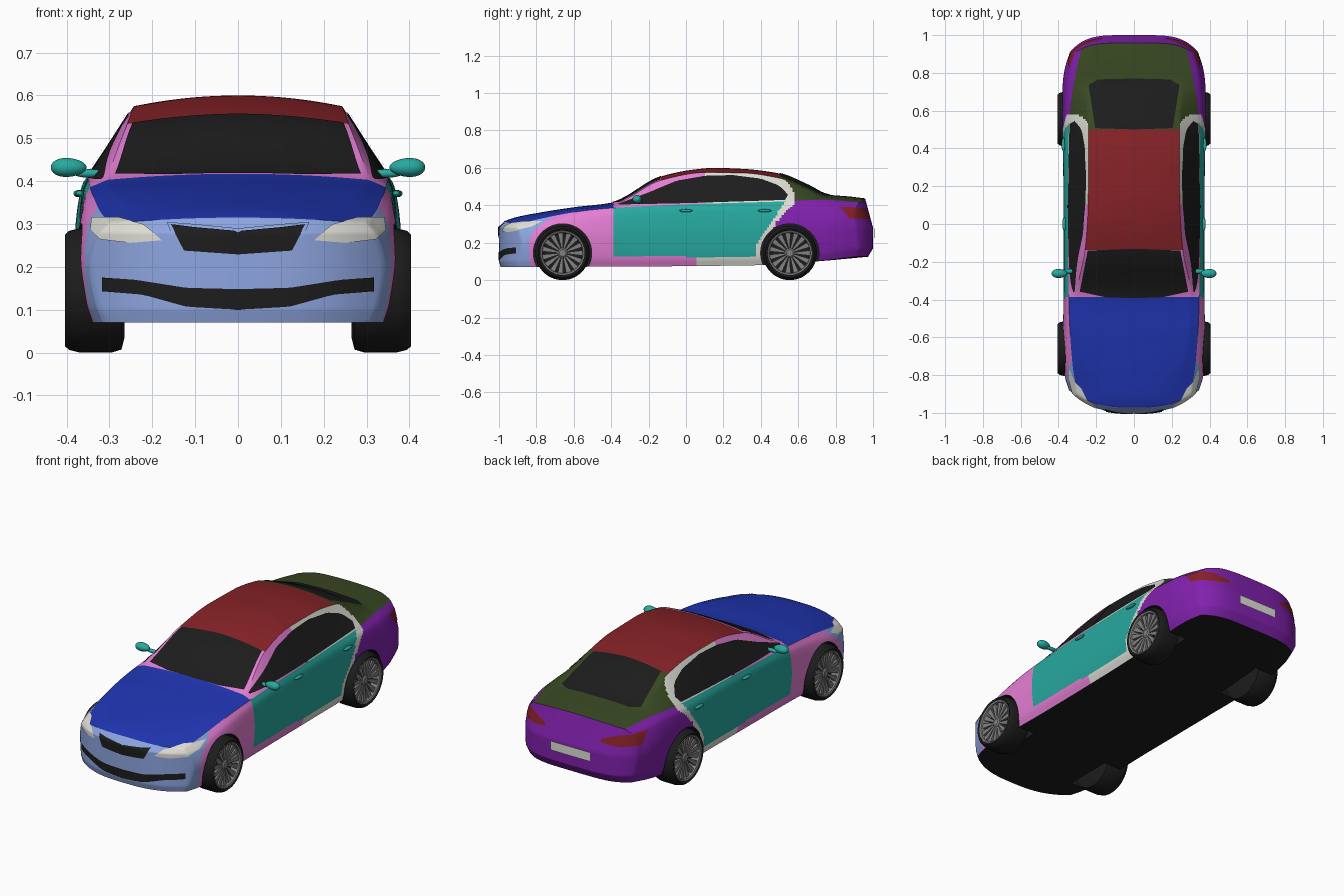
import bpy, bmesh, math
from mathutils import Vector
from mathutils.bvhtree import BVHTree

old = bpy.data.objects.get("Cube")
if old:
    bpy.data.objects.remove(old, do_unlink=True)

COLOURS = {
    "black": (.012, .012, .012), "roof_red": (.24, .016, .02), "hood_blue": (.014, .036, .45),
    "bumper_blue": (.27, .38, .75), "pink": (.78, .21, .66), "teal": (.02, .4, .35),
    "off_white": (.74, .74, .68), "purple": (.22, .015, .42), "olive": (.04, .065, .016),
    "wheel_grey": (.22, .22, .22)}
NAMES = list(COLOURS)
for name, rgb in COLOURS.items():
    m = bpy.data.materials.new(name)
    m.use_nodes = True
    m.diffuse_color = (*rgb, 1)
    m.node_tree.nodes["Principled BSDF"].inputs["Base Color"].default_value = (*rgb, 1)


def curve(pts, t):
    """Smooth interpolation without overshoot through (t, value) points."""
    if t <= pts[0][0]:
        return pts[0][1]
    if t >= pts[-1][0]:
        return pts[-1][1]
    slope = [(b[1] - a[1]) / (b[0] - a[0]) for a, b in zip(pts, pts[1:])]
    i = max(k for k in range(len(slope)) if pts[k][0] <= t)

    def tangent(k):
        if k == 0 or k == len(slope):
            return slope[min(k, len(slope) - 1)]
        a, b = slope[k - 1], slope[k]
        return 2 * a * b / (a + b) if a * b > 0 else 0
    h = pts[i + 1][0] - pts[i][0]
    u = (t - pts[i][0]) / h
    p, q = pts[i][1], pts[i + 1][1]
    return (p + (q - p) * u * u * (3 - 2 * u) + h * u * (1 - u) *
            (tangent(i) * (1 - u) - tangent(i + 1) * u))


def lerp(a, b, u):
    return a + (b - a) * u


def make(name, verts, faces, colour, mirror=False, toward=None, angle=35):
    """Mesh object from vertices and faces, in one colour, optionally mirrored."""
    mesh = bpy.data.meshes.new(name)
    mesh.from_pydata([tuple(v) for v in verts], [], faces)
    bm = bmesh.new()
    bm.from_mesh(mesh)
    bmesh.ops.recalc_face_normals(bm, faces=bm.faces)
    if toward and sum((f.normal.dot(toward) for f in bm.faces)) < 0:
        bmesh.ops.reverse_faces(bm, faces=bm.faces)
    bm.to_mesh(mesh)
    bm.free()
    ob = bpy.data.objects.new(name, mesh)
    bpy.context.scene.collection.objects.link(ob)
    if colour:
        mesh.materials.append(bpy.data.materials[colour])
    if mirror:
        ob.modifiers.new("Mirror", "MIRROR")
    smooth(ob, angle)
    return ob


def smooth(ob, angle):
    bpy.ops.object.select_all(action="DESELECT")
    ob.select_set(True)
    bpy.context.view_layer.objects.active = ob
    bpy.ops.object.shade_smooth_by_angle(angle=math.radians(angle))


# Body guide curves along the length
WIDTH = [(-1, .345), (-.9, .366), (-.7, .378), (-.3, .372), (.2, .374), (.6, .38), (.75, .378), (.9, .365), (1, .34)]
BOTTOM = [(-1, .07), (-.4, .072), (.4, .08), (.7, .1), (1, .125)]
BELT_Z = [(-1, .3), (-.8, .335), (-.4, .385), (0, .405), (.5, .42), (.75, .43), (1, .415)]
BELT_X = [(-1, .3), (-.8, .325), (-.4, .345), (0, .35), (.5, .345), (.75, .32), (1, .28)]
RAIL_Z = [(-1, .306), (-.8, .348), (-.6, .378), (-.4, .4), (-.13, .535), (.1, .575), (.3, .573), (.5, .545),
          (.65, .485), (.77, .443), (1, .43)]
RAIL_X = [(-1, .24), (-.4, .305), (-.13, .258), (.1, .243), (.5, .24), (.77, .26), (1, .2)]
TOP = [(-1, .315), (-.95, .335), (-.8, .362), (-.6, .39), (-.4, .414), (-.13, .555), (.05, .592), (.15, .6),
       (.3, .595), (.5, .57), (.65, .51), (.77, .457), (.9, .447), (1, .437)]
FLOOR_N, SIDE_N, GLASS_N, ROOF_N = 14, 34, 14, 24
BELT, RAIL = FLOOR_N + SIDE_N, FLOOR_N + SIDE_N + GLASS_N
HALF = RAIL + ROOF_N


def section(y):
    """Half cross-section from the floor centre to the roof centre."""
    w, zb, zs, ws, zr, wr, zt = (curve(c, y) for c in (WIDTH, BOTTOM, BELT_Z, BELT_X, RAIL_Z, RAIL_X, TOP))
    side = [(w - .03, zb), (w - .012, zb + .05), (w, lerp(zb, zs, .55)), (lerp(w, ws, .4), zs - .035), (ws, zs)]
    xs, zs_ = ([(k, p[a]) for k, p in enumerate(side)] for a in (0, 1))
    pts = [(side[0][0] * i / FLOOR_N, zb) for i in range(FLOOR_N)]
    pts += [(curve(xs, 4 * i / SIDE_N), curve(zs_, 4 * i / SIDE_N)) for i in range(SIDE_N)]
    pts += [(lerp(ws, wr, i / GLASS_N), lerp(zs, zr, i / GLASS_N)) for i in range(GLASS_N)]
    for i in range(ROOF_N + 1):
        x = 1 - i / ROOF_N
        pts.append((wr * x, lerp(zt, zr, x * x)))
    return pts


def bend(x, y, z):
    """Round the nose and the tail in plan and in profile."""
    x = abs(x)
    nose = 2.4 * x ** 2.8 + .8 * max(0, z - .28) + .3 * max(0, .1 - z)
    tail = .08 * (x / .33) ** 4.5 + .27 * max(0, z - .28) + .6 * max(0, .17 - z)
    return y + nose * max(0, -.5 - y) ** 2 * 4 - tail * max(0, (y - .6) / .4) ** 2


# Panel boundaries: length position as a function of height
BUMPER_EDGE = [(.07, -.83), (.2, -.84), (.25, -.82), (.34, -.72)]
DOOR_EDGE = [(.12, .37), (.17, .375), (.3, .45), (.42, .53)]
QUARTER_EDGE = [(.1, .46), (.28, .47), (.36, .53), (.42, .583), (.47, .575), (.52, .545), (.56, .49)]


def panel_colour(y, z, h, cap):
    if cap:
        return "bumper_blue" if y < 0 else "purple"
    if h < FLOOR_N:
        return "black"
    if h >= BELT:
        if y < -.385:
            return "hood_blue"
        if h >= RAIL and y > -.14:
            return "roof_red" if y < .5 else "olive"
        if y > curve(QUARTER_EDGE, z):
            return "olive"
        return "pink" if y < .1 else "off_white"
    if y > curve(QUARTER_EDGE, z):
        return "purple"
    if y < -.39:
        return "bumper_blue" if y < curve(BUMPER_EDGE, z) else "pink"
    if z > .125 and y < curve(DOOR_EDGE, z):
        return "teal"
    return "pink" if y < .06 else "off_white"


# Body shell lofted through the sections, with closed nose and tail
CAP_N, LENGTH_N = 24, 176
scales = [lerp(.02, 1, i / CAP_N) for i in range(CAP_N)]
stations = [(-1, s) for s in scales] + [(-1 + 2 * i / LENGTH_N, 1) for i in range(LENGTH_N + 1)]
stations += [(1, s) for s in reversed(scales)]
verts, faces, tags, R = [], [], [], 2 * HALF
for y, s in stations:
    half = section(y)
    for j in range(R):
        x, z = half[j] if j <= HALF else half[R - j]
        x, z = (x if j <= HALF else -x) * s, lerp(.22, z, s)
        verts.append((x, bend(x, y, z), z))
for i in range(len(stations) - 1):
    for j in range(R):
        quad = [i * R + j, i * R + (j + 1) % R, (i + 1) * R + (j + 1) % R, (i + 1) * R + j]
        faces.append(quad)
        mid = [sum(verts[k][a] for k in quad) / 4 for a in (1, 2)]
        cap = min(stations[i][1], stations[i + 1][1]) < 1
        tags.append(NAMES.index(panel_colour(*mid, j if j < HALF else R - 1 - j, cap)))
faces += [list(range(R)), list(range(len(verts) - R, len(verts)))]
tags += [NAMES.index("bumper_blue"), NAMES.index("purple")]
surface = BVHTree.FromPolygons(verts, faces)
body = make("body_shell", verts, faces, None)
for n in NAMES:
    body.data.materials.append(bpy.data.materials[n])
body.data.polygons.foreach_set("material_index", tags)


def lathe(name, profile, centre, colour, steps=48):
    """Revolve (radius, x) points about a wheel axle, on both sides."""
    n, vs, fs = len(profile), [], []
    for k in range(steps):
        a = math.tau * k / steps
        vs += [(x, centre[0] + r * math.cos(a), centre[1] + r * math.sin(a)) for r, x in profile]
        fs += [[k * n + i, k * n + i + 1, (k + 1) % steps * n + i + 1, (k + 1) % steps * n + i] for i in range(n - 1)]
    return make(name, vs, fs, colour, mirror=True)


# Wheel arches cut out of the body
AXLES = {"front": (-.66, .145), "rear": (.555, .145)}
vs, fs = [], []
for cy, cz in AXLES.values():
    for sx in (-1, 1):
        b, n = len(vs), 64
        for x in (.24, .5):
            vs += [(sx * x, cy + .156 * math.cos(math.tau * k / n), cz + .156 * math.sin(math.tau * k / n)) for k in range(n)]
        fs += [[b + k, b + (k + 1) % n, b + n + (k + 1) % n, b + n + k] for k in range(n)]
        fs += [list(range(b, b + n)), list(range(b + n, b + 2 * n))]
cutter = make("arch_cutter", vs, fs, None)
for n in NAMES:
    cutter.data.materials.append(bpy.data.materials[n])
cutter.hide_render = True
cut = body.modifiers.new("Arches", "BOOLEAN")
cut.operation, cut.solver, cut.object = "DIFFERENCE", "EXACT", cutter
bpy.context.view_layer.objects.active = body
bpy.ops.object.modifier_apply(modifier=cut.name)
bpy.data.objects.remove(cutter, do_unlink=True)
smooth(body, 35)

# Wheels: tyre, rim, dark dish, spokes and hub
for end, c in AXLES.items():
    lathe(end + "_tyre", [(.116, .385), (.12, .398), (.13, .404), (.139, .394), (.145, .37), (.145, .295),
                          (.138, .272), (.11, .265), (0, .265)], c, "black")
    lathe(end + "_rim", [(.122, .394), (.118, .4), (.11, .397), (.105, .38), (.105, .35)], c, "wheel_grey")
    lathe(end + "_dish", [(.108, .355), (0, .355)], c, "black")
    lathe(end + "_hub", [(.026, .355), (.026, .384), (.018, .39), (0, .39)], c, "wheel_grey", 24)
    vs, fs, count = [], [], 15
    for k in range(count):
        a, b = math.tau * k / count, len(vs)
        for r, half, x in ((.02, .004, .382), (.108, .014, .39)):
            for dx, side in ((-.014, -half), (-.014, half), (0, half), (0, -half)):
                vs.append((x + dx, c[0] + r * math.cos(a) - side * math.sin(a), c[1] + r * math.sin(a) + side * math.cos(a)))
        fs += [[b + i, b + (i + 1) % 4, b + 4 + (i + 1) % 4, b + 4 + i] for i in range(4)]
    make(end + "_spokes", vs, fs, "wheel_grey", mirror=True)


def resample(pts, n):
    steps = [math.dist(a, b) for a, b in zip(pts, pts[1:])]
    out = []
    for i in range(n + 1):
        d, k = sum(steps) * i / n, 0
        while k < len(steps) - 1 and d > steps[k]:
            d, k = d - steps[k], k + 1
        out.append([lerp(p, q, min(1, d / steps[k])) for p, q in zip(pts[k], pts[k + 1])])
    return out


VIEWS = {"front": (Vector((0, -1, 0)), lambda a, b: (a, -2, b)), "rear": (Vector((0, 1, 0)), lambda a, b: (a, 2, b)),
         "side": (Vector((1, 0, 0)), lambda a, b: (2, a, b)), "top": (Vector((0, 0, 1)), lambda a, b: (a, b, 2))}


def plate(name, view, low, high, colour, mirror=False, lift=.003, nu=36, nv=12):
    """Thin panel between two edge lines, laid onto the body surface."""
    out, place = VIEWS[view]
    rows, vs = list(zip(resample(low, nu), resample(high, nu))), []
    for p, q in rows:
        for j in range(nv + 1):
            start = Vector(place(lerp(p[0], q[0], j / nv), lerp(p[1], q[1], j / nv)))
            hit, nor = surface.ray_cast(start, -out)[:2]
            if hit is None:
                hit, nor = surface.find_nearest(start - out)[:2]
            vs.append(hit + (nor if nor.dot(out) > 0 else -nor) * lift)
    w = nv + 1
    fs = [[i * w + j, i * w + j + 1, (i + 1) * w + j + 1, (i + 1) * w + j] for i in range(nu) for j in range(nv)]
    return make(name, vs, fs, colour, mirror, out, 60)


def both(pts):
    """Complete a line given from the centre outward with its mirror image."""
    return [(-x, v) for x, v in reversed(pts)] + [p for p in pts if p[0] > 0]


# Glass
plate("windshield", "top", both([(0, -.392), (.15, -.387), (.287, -.357)]), both([(0, -.13), (.245, -.14)]), "black")
plate("rear_window", "top", both([(0, .5), (.205, .507)]), both([(0, .77), (.19, .765), (.24, .735)]), "black")
plate("side_windows", "side", [(-.36, .402), (0, .41), (.53, .427)],
      [(-.36, .406), (-.2, .467), (-.05, .53), (.1, .556), (.25, .56), (.4, .541), (.5, .503), (.545, .455)], "black", True)
plate("window_pillar", "side", [(.085, .41), (.1, .41)], [(.11, .555), (.125, .555)], "black", True, .007, 2)

# Front details
plate("grille_frame", "front", both([(0, .22), (.135, .23)]), both([(0, .288), (.1, .298), (.166, .303)]), "bumper_blue")
plate("grille", "front", both([(0, .229), (.125, .238)]), both([(0, .28), (.1, .289), (.155, .296)]), "black", lift=.006)
plate("lower_intake", "front", both([(0, .1), (.12, .107), (.22, .135), (.315, .143)]),
      both([(0, .148), (.12, .151), (.24, .17), (.315, .175)]), "black")
plate("headlights", "front", [(.178, .262), (.25, .256), (.32, .264), (.343, .285)],
      [(.182, .267), (.22, .298), (.28, .314), (.34, .314)], "off_white", True)

# Rear details
plate("tail_lights", "rear", [(.17, .335), (.25, .325), (.345, .33)], [(.17, .352), (.25, .382), (.342, .39)], "roof_red", True)
plate("number_plate", "rear", both([(0, .225), (.12, .225)]), both([(0, .275), (.12, .275)]), "off_white", lift=.007)


def ellipsoid(name, centre, radii, taper=0):
    """Smooth egg shape on both sides, narrowing toward the car."""
    bm = bmesh.new()
    bmesh.ops.create_uvsphere(bm, u_segments=20, v_segments=12, radius=1)
    vs = [Vector(centre) + Vector((v.co.x * radii[0], v.co.y * radii[1] * (1 + taper * v.co.x),
                                   v.co.z * radii[2] * (1 + taper * v.co.x))) for v in bm.verts]
    fs = [[v.index for v in f.verts] for f in bm.faces]
    bm.free()
    make(name, vs, fs, "teal", True, angle=80)


# Door mirrors and handles
ellipsoid("mirror_head", (.395, -.262, .432), (.042, .024, .022), .15)
ellipsoid("mirror_stem", (.345, -.25, .418), (.04, .012, .01))
for label, y in (("front", 0), ("rear", .42)):
    x = surface.ray_cast(Vector((2, y, .37)), Vector((-1, 0, 0)))[0].x
    ellipsoid(label + "_door_handle", (x + .006, y, .371), (.01, .036, .008))
